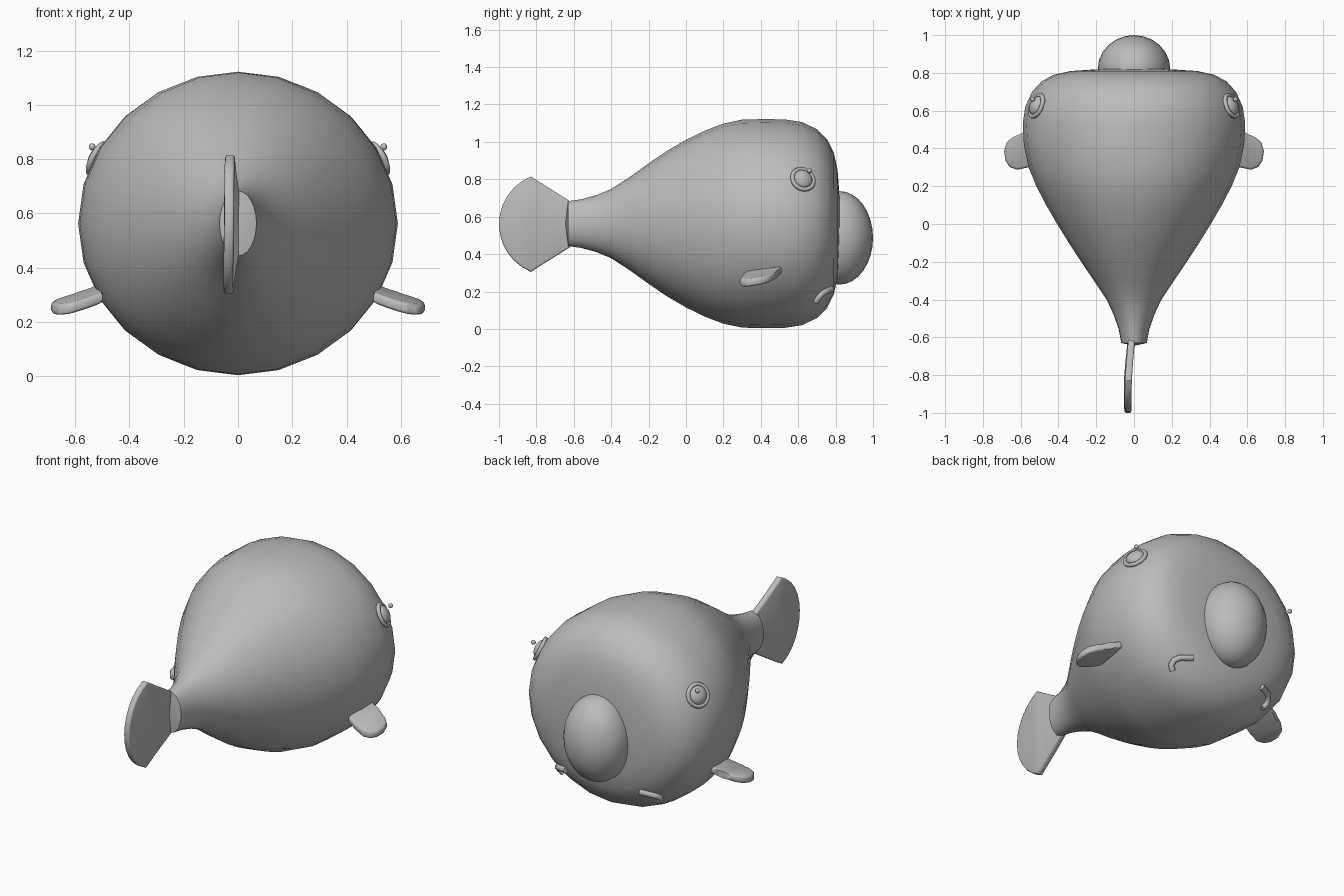
import bpy, bmesh, math
from mathutils import Vector

if "Cube" in bpy.data.objects:
    bpy.data.objects.remove(bpy.data.objects["Cube"])

grey = bpy.data.materials.new("soft grey")
grey.diffuse_color = (0.5, 0.5, 0.5, 1)
grey.use_nodes = True
grey.node_tree.nodes["Principled BSDF"].inputs["Base Color"].default_value = grey.diffuse_color
CZ = 0.563

# Body profile: y, half width, half height
PROFILE = [(-0.63, .068, .120), (-0.56, .080, .130), (-0.48, .108, .152), (-0.40, .145, .185),
           (-0.30, .212, .250), (-0.20, .280, .322), (-0.10, .345, .390), (0.0, .407, .448),
           (0.10, .465, .497), (0.20, .517, .535), (0.30, .558, .556), (0.42, .583, .559),
           (0.53, .589, .557), (0.62, .576, .543), (0.70, .540, .505), (0.755, .490, .450),
           (0.79, .425, .380), (0.81, .335, .290), (0.82, .180, .160)]


def radii(y):
    for a, b in zip(PROFILE, PROFILE[1:]):
        if a[0] <= y <= b[0]:
            t = (y - a[0]) / (b[0] - a[0])
            return a[1] + t * (b[1] - a[1]), a[2] + t * (b[2] - a[2])


def skin_x(y, z):
    """Body half width at a given length and height."""
    a, b = radii(y)
    return a * math.sqrt(max(0, 1 - ((z - CZ) / b) ** 2))


def skin_normal(y, z):
    e = 0.01
    dy = (skin_x(y + e, z) - skin_x(y - e, z)) / (2 * e)
    dz = (skin_x(y, z + e) - skin_x(y, z - e)) / (2 * e)
    return Vector((1, -dy, -dz)).normalized()


def finish(name, bm, angle=50):
    bmesh.ops.recalc_face_normals(bm, faces=bm.faces)
    me = bpy.data.meshes.new(name)
    bm.to_mesh(me)
    bm.free()
    ob = bpy.data.objects.new(name, me)
    bpy.context.collection.objects.link(ob)
    return dress(ob, angle)


def dress(ob, angle=50):
    ob.data.materials.append(grey)
    bpy.ops.object.select_all(action='DESELECT')
    ob.select_set(True)
    bpy.context.view_layer.objects.active = ob
    bpy.ops.object.shade_smooth_by_angle(angle=math.radians(angle))
    return ob


def mirror_copy(ob, name):
    me = ob.data.copy()
    for v in me.vertices:
        v.co.x *= -1
    me.flip_normals()
    twin = bpy.data.objects.new(name, me)
    twin.matrix_world = ob.matrix_world
    bpy.context.collection.objects.link(twin)


def slab(name, outline, place, thick, bevel):
    """Bevelled plate: outline (u, v) extruded by thickness, then bent by place(u, v, w)."""
    bm = bmesh.new()
    low = bm.faces.new([bm.verts.new((u, v, -thick / 2)) for u, v in outline])
    top = bmesh.ops.extrude_face_region(bm, geom=[low])["geom"]
    for v in top:
        if isinstance(v, bmesh.types.BMVert):
            v.co.z += thick
    rim = [e for e in bm.edges if abs(e.verts[0].co.z - e.verts[1].co.z) < 1e-6]
    bmesh.ops.bevel(bm, geom=rim, offset=bevel, segments=2, profile=0.5, affect='EDGES')
    # cross cuts let the plate bend
    us = [p[0] for p in outline]
    for i in range(1, 6):
        u = min(us) + (max(us) - min(us)) * i / 6
        bmesh.ops.bisect_plane(bm, geom=bm.verts[:] + bm.edges[:] + bm.faces[:],
                               plane_co=(u, 0, 0), plane_no=(1, 0, 0))
    for v in bm.verts:
        v.co = place(*v.co)
    return finish(name, bm)


# Body: elliptical rings along y
N = 24
bm = bmesh.new()
rings = [[bm.verts.new((a * math.sin(2 * math.pi * i / N), y, CZ + b * math.cos(2 * math.pi * i / N)))
          for i in range(N)] for y, a, b in PROFILE]
for r, s in zip(rings, rings[1:]):
    for i in range(N):
        bm.faces.new((r[i], r[(i + 1) % N], s[(i + 1) % N], s[i]))
for ring, y in ((rings[0], -0.645), (rings[-1], 0.822)):
    tip = bm.verts.new((0, y, CZ))
    for i in range(N):
        bm.faces.new((ring[i], ring[(i + 1) % N], tip))
finish("body", bm)

# Big droopy nose
bm = bmesh.new()
bmesh.ops.create_uvsphere(bm, u_segments=24, v_segments=16, radius=1)
for v in bm.verts:
    v.co = (v.co.x * 0.192, 0.82 + v.co.y * 0.18, 0.487 + v.co.z * 0.25)
finish("nose", bm)

# Tail fin: fan with an arc edge, slightly bent sideways
arc = [(-0.724 - 0.276 * math.cos(t), 0.56 + 0.276 * math.sin(t))
       for t in [math.radians(-67.5 + 135 * i / 12) for i in range(13)]]
slab("tail_fin", [(-0.60, 0.45)] + arc + [(-0.60, 0.67)],
     lambda u, v, w: (w - 0.012 - 0.022 * math.sin((-0.6 - u) / 0.4 * 2) + 0.012 * (v - 0.56), u, v),
     0.036, 0.009)

# Side fins
outline = [(0.50, 0.52), (0.585, 0.485), (0.645, 0.458), (0.675, 0.43), (0.688, 0.385), (0.68, 0.335),
           (0.658, 0.302), (0.62, 0.287), (0.56, 0.30), (0.50, 0.32)]
fin = slab("right_fin", outline,
           lambda u, v, w: (u, v, 0.292 - 0.33 * (u - 0.53) + 0.6 * (u - 0.53) ** 2
                            + 0.17 * (v - 0.39) + w), 0.042, 0.012)
mirror_copy(fin, "left_fin")

# Eyes: rim, ball and a small glint bead on the skin
ey, ez = 0.625, 0.80
normal = skin_normal(ey, ez)
spot = Vector((skin_x(ey, ez), ey, ez))
turn = normal.to_track_quat('Z', 'Y').to_matrix()
bm = bmesh.new()
R, r = 0.06, 0.012
loops = [[bm.verts.new(((R + r * math.cos(q)) * math.cos(p), (R + r * math.cos(q)) * math.sin(p), r * math.sin(q)))
          for q in [math.pi * k / 4 for k in range(8)]] for p in [math.pi * k / 12 for k in range(24)]]
for i in range(24):
    for k in range(8):
        a, b = loops[i], loops[(i + 1) % 24]
        bm.faces.new((a[k], b[k], b[(k + 1) % 8], a[(k + 1) % 8]))
ball = bmesh.ops.create_uvsphere(bm, u_segments=20, v_segments=12, radius=0.053)["verts"]
for v in ball:
    v.co.z *= 0.6
for v in bm.verts:
    v.co = spot + turn @ v.co
glint = bmesh.ops.create_uvsphere(bm, u_segments=10, v_segments=8, radius=0.013)["verts"]
for v in glint:
    v.co += spot + normal * 0.026 + Vector((0.0, 0.026, 0.034))
mirror_copy(finish("right_eye", bm), "left_eye")

# Mouth corners: short bent tubes on the lower front
curve = bpy.data.curves.new("right_mouth_corner", 'CURVE')
curve.dimensions = '3D'
curve.bevel_depth = 0.017
curve.bevel_resolution = 2
curve.use_fill_caps = True
line = curve.splines.new('POLY')
path = [(0.695, 0.148), (0.705, 0.17), (0.725, 0.192), (0.75, 0.205), (0.775, 0.215)]
line.points.add(len(path) - 1)
for p, (y, z) in zip(line.points, path):
    n = skin_normal(y, z)
    p.co = (*(Vector((skin_x(y, z), y, z)) + n * 0.004), 1)
ob = bpy.data.objects.new("right_mouth_corner", curve)
bpy.context.collection.objects.link(ob)
bpy.ops.object.select_all(action='DESELECT')
ob.select_set(True)
bpy.context.view_layer.objects.active = ob
bpy.ops.object.convert(target='MESH')
mirror_copy(dress(bpy.context.view_layer.objects.active), "left_mouth_corner")
